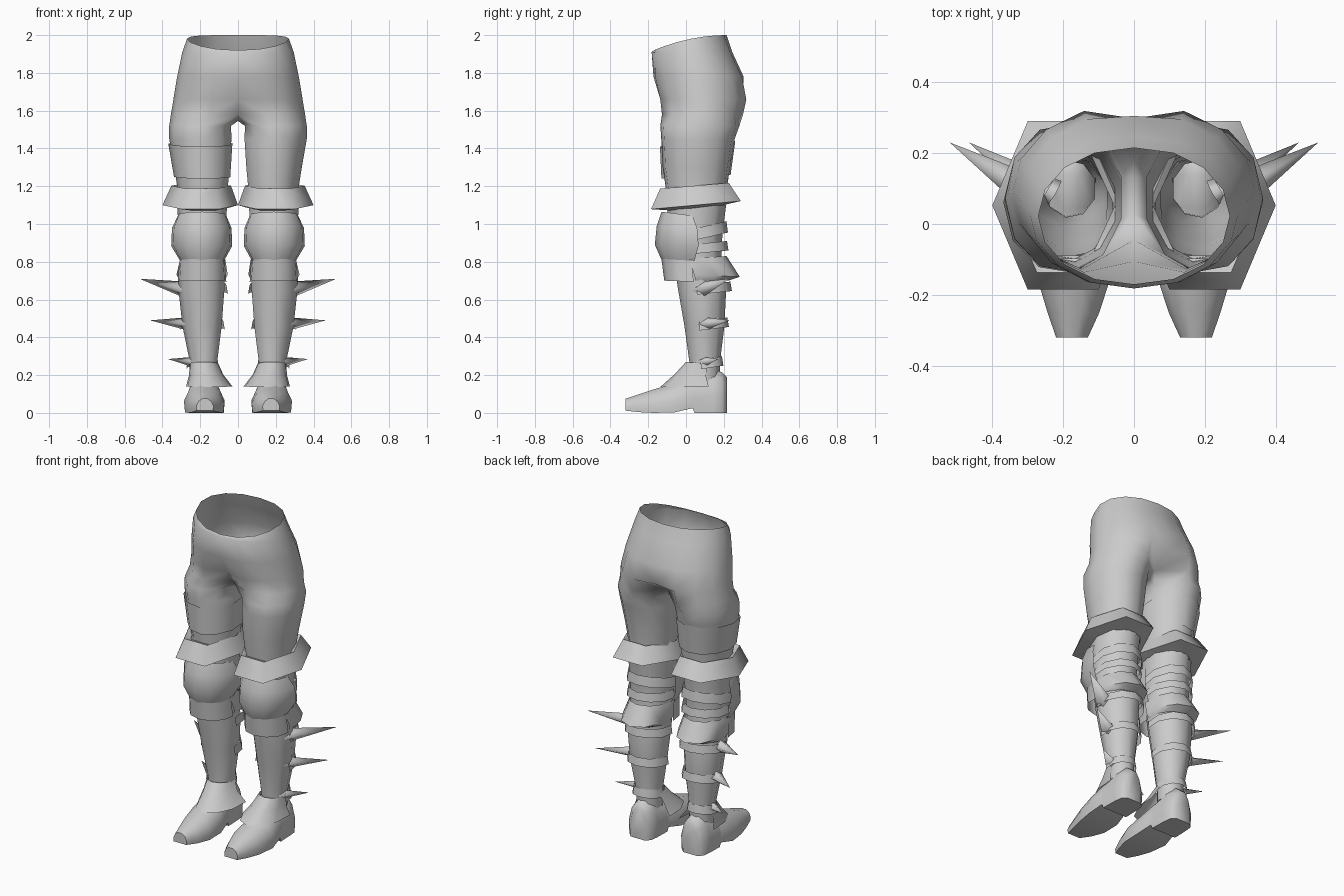
import bpy, bmesh, math
from mathutils import Vector

cube = bpy.data.objects.get("Cube")
if cube:
    bpy.data.objects.remove(cube, do_unlink=True)

grey = bpy.data.materials.new("plain_grey")
grey.use_nodes = True
grey.diffuse_color = (0.6, 0.6, 0.6, 1)
grey.node_tree.nodes["Principled BSDF"].inputs["Base Color"].default_value = (0.6, 0.6, 0.6, 1)


def finish(name, bm, mirror=True, angle=50, fix=False):
    """Turn a bmesh into a shaded object, mirrored to the other leg."""
    if fix:
        bmesh.ops.recalc_face_normals(bm, faces=bm.faces)
    mesh = bpy.data.meshes.new(name)
    bm.to_mesh(mesh)
    bm.free()
    mesh.materials.append(grey)
    ob = bpy.data.objects.new(name, mesh)
    bpy.context.collection.objects.link(ob)
    bpy.ops.object.select_all(action='DESELECT')
    ob.select_set(True)
    bpy.context.view_layer.objects.active = ob
    bpy.ops.object.shade_smooth_by_angle(angle=math.radians(angle))
    if mirror:
        ob.modifiers.new("mirror", 'MIRROR')


def skin(bm, rings, closed=True):
    """Join rows of vertices, listed top to bottom, with quads."""
    for a, b in zip(rings, rings[1:]):
        n = len(a)
        for i in range(n if closed else n - 1):
            j = (i + 1) % n
            bm.faces.new((a[i], b[i], b[j], a[j]))


def ring(spec, n, start, sweep=360):
    """Oval of points: centre x, half width, front y, back y, front z, back z."""
    cx, rx, yf, yb, zf, zb = spec
    steps = n if sweep == 360 else n - 1
    pts = []
    for i in range(n):
        a = math.radians(start + sweep * i / steps)
        t = (math.sin(a) + 1) / 2
        pts.append((cx + rx * math.cos(a), yf + (yb - yf) * t, zf + (zb - zf) * t))
    return pts


def tube(name, specs, mirror=True, n=9, start=-120, sweep=360, angle=50):
    bm = bmesh.new()
    rows = [[bm.verts.new(p) for p in ring(s, n, start, sweep)] for s in specs]
    skin(bm, rows, sweep == 360)
    finish(name, bm, mirror, angle)


# Trousers: half rings round the hips, splitting into a leg below the crotch
def hip_row(z, hx, yf, yb, dent_front=0, dent_back=0, rim=False):
    pts = []
    for i in range(9):
        a = math.radians(-90 + 22.5 * i)
        c, s = math.cos(a), math.sin(a)
        x = 0 if i in (0, 8) else hx * c ** 0.92
        y = (yf + yb) / 2 + (yb - yf) / 2 * s
        y += dent_front if i == 0 else -dent_back if i == 8 else 0
        drop = 0.08 * ((yb - y) / (yb - yf)) ** 2 if rim else 0
        pts.append((x, y, z - drop))
    return pts


bm = bmesh.new()
hips = [hip_row(2.0, 0.27, -0.17, 0.215, rim=True),
        hip_row(1.91, 0.295, -0.182, 0.25, 0, 0.005),
        hip_row(1.78, 0.322, -0.182, 0.315, 0.01, 0.01),
        hip_row(1.66, 0.342, -0.155, 0.338, 0.05, 0.04),
        hip_row(1.58, 0.355, -0.145, 0.32, 0.1, 0.14)]
rows = [[bm.verts.new(p) for p in row] for row in hips]
skin(bm, rows, False)
crotch = [bm.verts.new((0, y, 1.545)) for y in (0.13, 0.03)]
legs = [(0.197, 0.167, -0.138, 0.285, 1.52, 1.52), (0.196, 0.168, -0.133, 0.26, 1.45, 1.45),
        (0.188, 0.15, -0.125, 0.235, 1.3, 1.3),
        (0.185, 0.137, -0.11, 0.22, 1.2, 1.2), (0.185, 0.13, -0.1, 0.21, 1.08, 1.08)]
thigh = dict(n=11, start=-4 * 360 / 11)
skin(bm, [rows[-1] + crotch] + [[bm.verts.new(p) for p in ring(s, **thigh)] for s in legs])
finish("trousers", bm, angle=100)

# Band worn on the right thigh only
tube("right_thigh_band", [(-0.196, 0.173, -0.14, 0.263, 1.41, 1.44),
                          (-0.187, 0.152, -0.132, 0.238, 1.24, 1.26)],
     False, n=11, start=-4 * 360 / 11 + 180)

# Flared cuffs above the knees, with a sloping underside
tube("knee_cuffs", [(0.19, 0.135, -0.12, 0.22, 1.17, 1.2),
                    (0.195, 0.158, -0.165, 0.255, 1.185, 1.22),
                    (0.2, 0.2, -0.222, 0.327, 1.075, 1.125),
                    (0.185, 0.135, -0.11, 0.21, 1.07, 1.1)], n=6, angle=65)

# Lower legs
tube("lower_legs", [(0.185, 0.135, -0.1, 0.215, 1.1, 1.1), (0.187, 0.13, -0.1, 0.195, 0.95, 0.95),
                    (0.187, 0.12, -0.07, 0.19, 0.82, 0.82), (0.19, 0.126, -0.045, 0.215, 0.66, 0.66),
                    (0.187, 0.107, -0.01, 0.205, 0.46, 0.46), (0.18, 0.073, 0.018, 0.18, 0.26, 0.26),
                    (0.18, 0.073, 0.02, 0.18, 0.17, 0.17)], angle=80)

# Bulging knee guards and the plates under them
front = dict(n=7, start=-190, sweep=200)
tube("knee_guards", [(0.19, 0.13, -0.13, 0.15, 1.065, 1.03), (0.192, 0.16, -0.155, 0.21, 0.99, 0.97),
                     (0.192, 0.164, -0.165, 0.23, 0.89, 0.88),
                     (0.19, 0.115, -0.125, 0.16, 0.8, 0.8)], **front)
tube("shin_plates", [(0.19, 0.122, -0.13, 0.14, 0.815, 0.8),
                     (0.19, 0.13, -0.115, 0.15, 0.7, 0.69)], **front)

# Calf plates and straps wrapping the back of each leg
back = dict(n=7, start=-15, sweep=210)
tube("calf_plates", [(0.187, 0.123, -0.1, 0.215, 0.81, 0.83),
                     (0.19, 0.14, -0.1, 0.285, 0.74, 0.72),
                     (0.19, 0.125, -0.05, 0.225, 0.7, 0.7)], **back)
straps = [("upper_knee_straps", 0.141, -0.1, 0.222, 0.96, 0.06, 0.05),
          ("lower_knee_straps", 0.132, -0.08, 0.225, 0.875, 0.05, 0.02),
          ("upper_calf_straps", 0.133, -0.05, 0.243, 0.66, 0.05, 0.02),
          ("middle_calf_straps", 0.116, -0.02, 0.227, 0.47, 0.05, 0.02),
          ("ankle_straps", 0.085, 0.01, 0.198, 0.265, 0.05, 0.02)]
for name, rx, yf, yb, z, h, tilt in straps:
    tube(name, [(0.187, rx - 0.003, yf, yb - 0.008, z + h / 2 - tilt, z + h / 2 + tilt / 2),
                (0.187, rx + 0.006, yf, yb, z - h / 2 - tilt, z - h / 2 + tilt / 2)], **back)

# Outward spikes with diamond bases sunk into the leg
spikes = [("upper_spikes", (0.27, 0.075, 0.65), (0.52, 0.23, 0.71), 0.055, 0.045),
          ("middle_spikes", (0.25, 0.09, 0.47), (0.465, 0.23, 0.49), 0.05, 0.038),
          ("lower_spikes", (0.225, 0.085, 0.268), (0.37, 0.17, 0.285), 0.042, 0.03)]
for name, base, tip, wide, tall in spikes:
    base, tip = Vector(base), Vector(tip)
    side = (tip - base).cross(Vector((0, 0, 1))).normalized()
    up = side.cross(tip - base).normalized()
    bm = bmesh.new()
    loop = [bm.verts.new(base + o) for o in (side * wide, up * tall, -side * wide, -up * tall)]
    point = bm.verts.new(tip)
    for i in range(4):
        bm.faces.new((loop[i], loop[(i + 1) % 4], point))
    finish(name, bm, angle=120, fix=True)

# Flared skirts over the insteps
tube("ankle_flares", [(0.18, 0.078, 0.0, 0.2, 0.27, 0.25), (0.168, 0.092, -0.06, 0.22, 0.205, 0.2),
                      (0.152, 0.125, -0.135, 0.3, 0.138, 0.14)], **front)

# Boots: cross-sections from toe to heel (y, centre x, half width, sole z, top z)
sections = [(-0.32, 0.175, 0.045, 0.012, 0.075), (-0.25, 0.171, 0.073, 0.004, 0.098),
            (-0.17, 0.17, 0.098, 0.0, 0.125), (-0.06, 0.178, 0.108, 0.003, 0.155),
            (0.035, 0.18, 0.09, 0.025, 0.195), (0.045, 0.18, 0.088, 0.0, 0.2),
            (0.14, 0.18, 0.085, 0.0, 0.235), (0.19, 0.18, 0.08, 0.0, 0.215),
            (0.217, 0.18, 0.05, 0.0, 0.19)]
outline = [(-0.95, 0), (-1, 0.4), (-0.75, 0.78), (-0.3, 1), (0.3, 1), (0.75, 0.78), (1, 0.4), (0.95, 0)]
bm = bmesh.new()
rows = [[bm.verts.new((cx + w * u, y, lo + (hi - lo) * v)) for u, v in outline]
        for y, cx, w, lo, hi in sections]
skin(bm, rows)
bm.faces.new(rows[0])
bm.faces.new(rows[-1])
finish("boots", bm, angle=60, fix=True)
